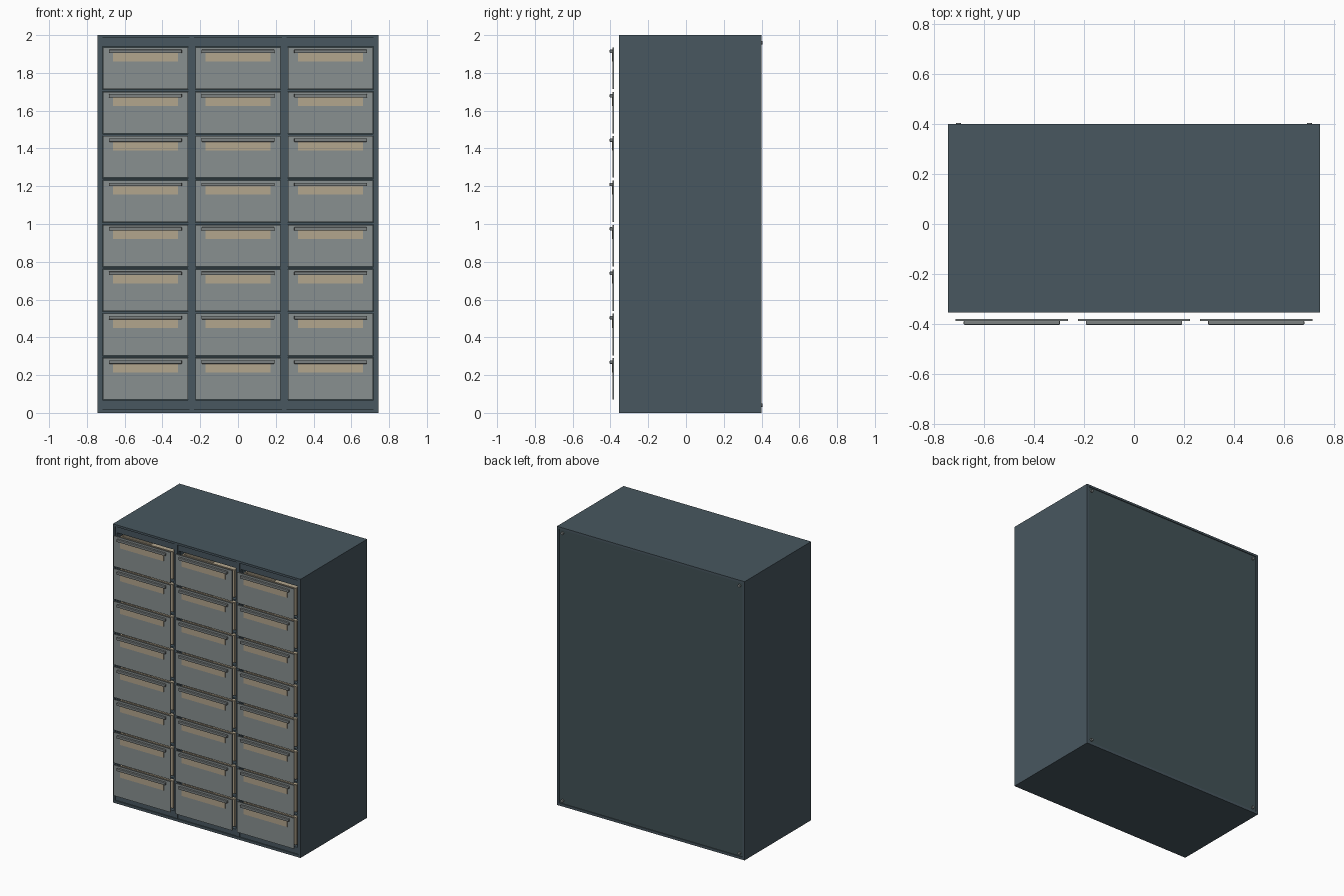
import bpy, bmesh, math
from mathutils import Matrix

if "Cube" in bpy.data.objects:
    bpy.data.objects.remove(bpy.data.objects["Cube"])


def material(name, rgb):
    m = bpy.data.materials.new(name)
    m.diffuse_color = (*rgb, 1)
    m.use_nodes = True
    m.node_tree.nodes["Principled BSDF"].inputs["Base Color"].default_value = m.diffuse_color
    return m


STEEL = material("blue_grey_steel", (0.065, 0.095, 0.115))
BACK = material("back_steel", (0.055, 0.085, 0.095))
FRONT = material("drawer_front_grey", (0.25, 0.28, 0.28))
HANDLE = material("handle_grey", (0.2, 0.22, 0.22))
TAN = material("tan_card", (0.45, 0.38, 0.27))


def finish(name, bm, mat):
    mesh = bpy.data.meshes.new(name)
    bm.to_mesh(mesh)
    bm.free()
    mesh.materials.append(mat)
    ob = bpy.data.objects.new(name, mesh)
    bpy.context.collection.objects.link(ob)
    return ob


def boxes(name, mat, *ranges, bevel=0.0):
    """One object made of boxes, each (x0, x1, y0, y1, z0, z1)."""
    bm = bmesh.new()
    for x0, x1, y0, y1, z0, z1 in ranges:
        m = Matrix.Translation(((x0 + x1) / 2, (y0 + y1) / 2, (z0 + z1) / 2))
        m = m @ Matrix.Diagonal((x1 - x0, y1 - y0, z1 - z0, 1))
        bmesh.ops.create_cube(bm, size=1, matrix=m)
    ob = finish(name, bm, mat)
    if bevel:
        b = ob.modifiers.new("bevel", "BEVEL")
        b.width, b.segments = bevel, 2
    return ob


W, YF, YB = 0.745, -0.355, 0.40
ROWS, PITCH, Z0, H = 8, 0.235, 0.07, 0.22
COLS = (-0.49, 0.0, 0.49)

# Carcass: top, base, sides and recessed back
boxes("top_panel", STEEL, (-W, W, YF, YB, 1.985, 2.0))
boxes("base_panel", STEEL, (-W, W, YF, YB, 0, 0.018))
for side, s in (("left", -1), ("right", 1)):
    x = sorted((s * W, s * (W - 0.015)))
    boxes(side + "_side_panel", STEEL, (*x, YF, YB, 0.018, 1.985))
    # Narrow inner stile behind each side
    x = sorted((s * (W - 0.015), s * 0.718))
    boxes(side + "_stile", STEEL, (*x, YF + 0.006, YB - 0.02, 0.018, 1.985))
boxes("back_panel", BACK, (-W + 0.015, W - 0.015, YB - 0.02, YB - 0.006, 0.018, 1.985))

# Face frame: header, plinth, dividers and shelf rails
boxes("header_rail", STEEL, (-0.73, 0.73, YF + 0.008, YF + 0.03, 1.94, 1.985))
boxes("plinth_rail", STEEL, (-0.73, 0.73, YF + 0.008, YF + 0.03, 0.018, 0.058))
for i, x in enumerate((-0.245, 0.245)):
    boxes(f"divider_{i}", STEEL,
          (x - 0.012, x + 0.012, YF + 0.004, YB - 0.02, 0.018, 1.985),
          (x - 0.02, x + 0.02, YF + 0.01, YF + 0.03, 0.018, 1.985))
for r in range(ROWS):
    z = Z0 + r * PITCH
    boxes(f"shelf_rail_{r}", STEEL,
          (-0.73, 0.73, YF + 0.005, YB - 0.02, z - 0.013, z - 0.003))

# Drawers: tan open box, grey front, label card and bar handle
for r in range(ROWS):
    z = Z0 + r * PITCH
    for c, x in enumerate(COLS):
        n = f"_{r}_{c}"
        a, b, f, k, t = x - 0.21, x + 0.21, -0.34, 0.34, z + 0.2
        boxes("drawer_box" + n, TAN,
              (a, b, f, k, z + 0.005, z + 0.015),
              (a, b, f, f + 0.01, z + 0.015, t),
              (a, b, k - 0.01, k, z + 0.015, t),
              (a, a + 0.01, f + 0.01, k - 0.01, z + 0.015, t),
              (b - 0.01, b, f + 0.01, k - 0.01, z + 0.015, t))
        boxes("drawer_front" + n, FRONT,
              (x - 0.225, x + 0.225, -0.388, -0.38, z, z + H))
        boxes("label_card" + n, TAN,
              (x - 0.173, x + 0.173, -0.393, -0.388, z + 0.145, z + 0.193))
        boxes("handle" + n, HANDLE,
              (x - 0.193, x + 0.193, -0.404, -0.388, z + 0.19, z + 0.208),
              bevel=0.003)

# Small round bumpers at the back corners
for i, (sx, z) in enumerate(((-1, 0.04), (1, 0.04), (-1, 1.96), (1, 1.96))):
    bm = bmesh.new()
    m = Matrix.Translation((sx * 0.703, 0.3985, z)) @ Matrix.Rotation(math.pi / 2, 4, "X")
    bmesh.ops.create_cone(bm, cap_ends=True, segments=16, radius1=0.01,
                          radius2=0.01, depth=0.013, matrix=m)
    finish(f"back_bumper_{i}", bm, HANDLE)
